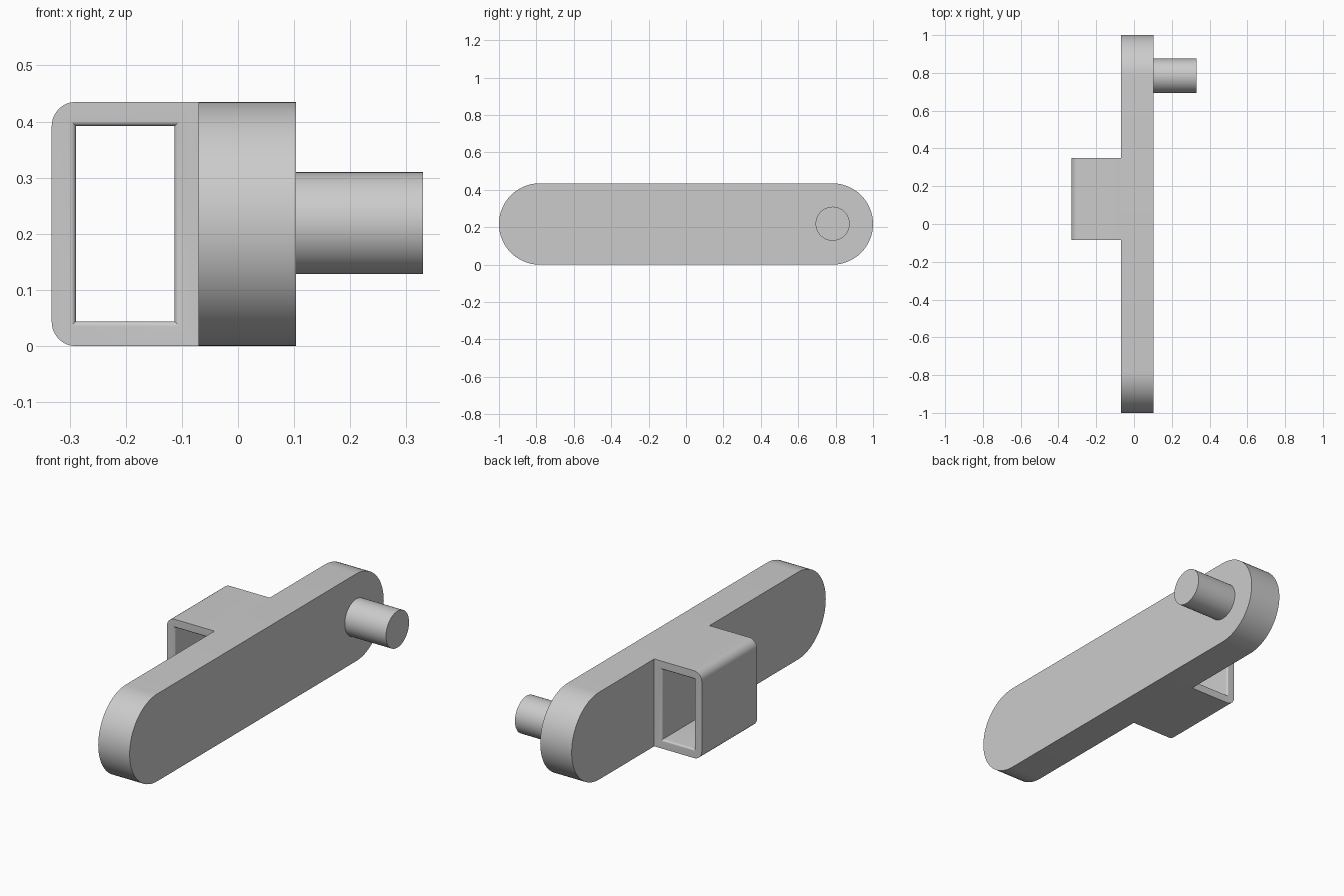
import bpy, bmesh
from math import sin, cos, pi, radians

cube = bpy.data.objects.get("Cube")
if cube:
    bpy.data.objects.remove(cube, do_unlink=True)

HEIGHT = 0.435
MID = HEIGHT / 2
BAR_X0, BAR_X1 = -0.07, 0.103

grey = bpy.data.materials.new("plain_grey")
grey.use_nodes = True
grey.diffuse_color = (0.6, 0.6, 0.6, 1)
grey.node_tree.nodes["Principled BSDF"].inputs["Base Color"].default_value = (0.6, 0.6, 0.6, 1)


def arc(cu, cv, r, start, end, steps):
    """Points on an arc, angles in degrees."""
    angles = [radians(start + (end - start) * i / steps) for i in range(steps + 1)]
    return [(cu + r * cos(a), cv + r * sin(a)) for a in angles]


def loft(name, rings):
    """Closed solid through matching rings of points."""
    bm = bmesh.new()
    loops = [[bm.verts.new(p) for p in ring] for ring in rings]
    n = len(loops[0])
    for a, b in zip(loops, loops[1:]):
        for i in range(n):
            j = (i + 1) % n
            bm.faces.new((a[i], a[j], b[j], b[i]))
    bm.faces.new(loops[0])
    bm.faces.new(loops[-1])
    bmesh.ops.recalc_face_normals(bm, faces=bm.faces)
    mesh = bpy.data.meshes.new(name)
    bm.to_mesh(mesh)
    bm.free()
    mesh.materials.append(grey)
    obj = bpy.data.objects.new(name, mesh)
    bpy.context.collection.objects.link(obj)
    return obj


def smooth(obj):
    bpy.ops.object.select_all(action='DESELECT')
    obj.select_set(True)
    bpy.context.view_layer.objects.active = obj
    bpy.ops.object.shade_smooth_by_angle(angle=radians(30))


def along_x(profile, x0, x1):
    return [[(x, y, z) for y, z in profile] for x in (x0, x1)]


# Long bar with fully rounded ends
end_y = 1 - MID
stadium = arc(end_y, MID, MID, -90, 90, 32) + arc(-end_y, MID, MID, 90, 270, 32)
smooth(loft("bar", along_x(stadium, BAR_X0, BAR_X1)))

# Round peg near the back end
circle = arc(0.784, 0.219, 0.091, 0, 360, 48)[:-1]
smooth(loft("peg", along_x(circle, BAR_X1, 0.33)))

# Sleeve on the right side, rounded on its outer corners
X0, Y0, Y1, R = -0.332, -0.085, 0.35, 0.043
outline = ([(BAR_X0, 0), (BAR_X0, HEIGHT)]
           + arc(X0 + R, HEIGHT - R, R, 90, 180, 12)
           + arc(X0 + R, R, R, 180, 270, 12))
sleeve = loft("sleeve", [[(x, y, z) for x, z in outline] for y in (Y0, Y1)])

# Rectangular opening with rounded lips at both mouths
LIP = 0.01


def opening(y, grow):
    x0, x1, z0, z1 = -0.289 - grow, -0.113 + grow, 0.044 - grow, 0.392 + grow
    return [(x0, y, z0), (x1, y, z0), (x1, y, z1), (x0, y, z1)]


lip = [(LIP * (1 - cos(a)), LIP * (1 - sin(a))) for a in (pi / 2 * i / 6 for i in range(7))]
rings = [opening(Y0 - 0.02, LIP)]
rings += [opening(Y0 + d, g) for d, g in lip]
rings += [opening(Y1 - d, g) for d, g in reversed(lip)]
rings += [opening(Y1 + 0.02, LIP)]
cutter = loft("opening_cutter", rings)
cutter.hide_render = True

cut = sleeve.modifiers.new("opening", 'BOOLEAN')
cut.operation = 'DIFFERENCE'
cut.solver = 'EXACT'
cut.object = cutter
bpy.context.view_layer.objects.active = sleeve
bpy.ops.object.modifier_apply(modifier=cut.name)
bpy.data.objects.remove(cutter, do_unlink=True)
smooth(sleeve)
